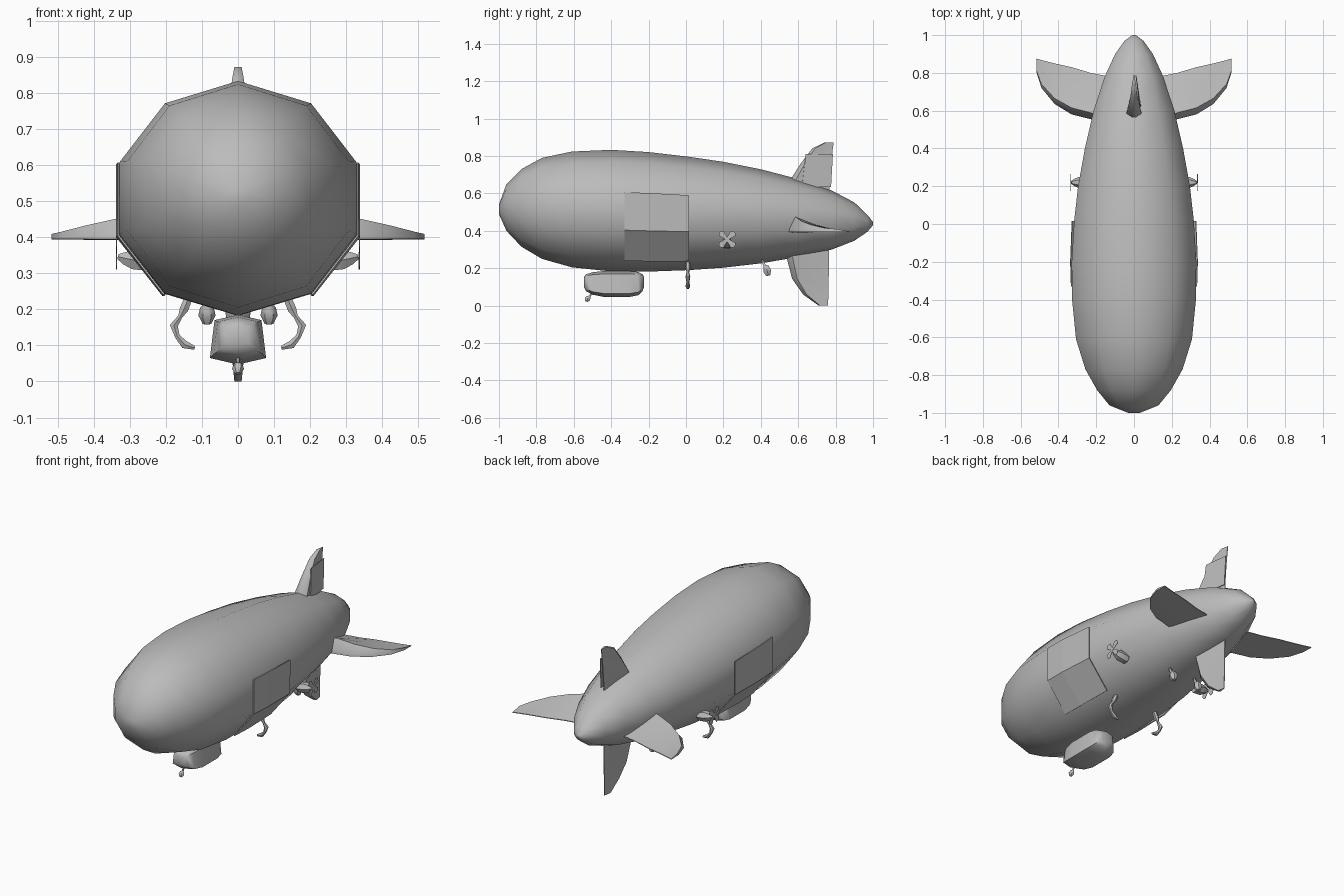
import bpy, bmesh
from math import sin, cos, pi, radians
from mathutils import Vector, Matrix

if "Cube" in bpy.data.objects:
    bpy.data.objects.remove(bpy.data.objects["Cube"], do_unlink=True)

grey = bpy.data.materials.new("plain grey")
grey.use_nodes = True
grey.diffuse_color = (0.5, 0.5, 0.5, 1)
grey.node_tree.nodes["Principled BSDF"].inputs["Base Color"].default_value = (0.5, 0.5, 0.5, 1)


def finish(obj, angle):
    bpy.ops.object.select_all(action="DESELECT")
    obj.select_set(True)
    bpy.context.view_layer.objects.active = obj
    if angle:
        bpy.ops.object.shade_smooth_by_angle(angle=radians(angle))
    return obj


def add_object(name, bm, angle):
    bmesh.ops.recalc_face_normals(bm, faces=bm.faces)
    mesh = bpy.data.meshes.new(name)
    bm.to_mesh(mesh)
    bm.free()
    mesh.materials.append(grey)
    obj = bpy.data.objects.new(name, mesh)
    bpy.context.collection.objects.link(obj)
    return finish(obj, angle)


def loft(name, rings, angle=40, closed=True):
    """Skin a row of rings; closed rings get end caps."""
    bm = bmesh.new()
    rows = [[bm.verts.new(p) for p in ring] for ring in rings]
    n = len(rows[0])
    for a, b in zip(rows, rows[1:]):
        for i in range(n if closed else n - 1):
            j = (i + 1) % n
            bm.faces.new((a[i], a[j], b[j], b[i]))
    if closed:
        bm.faces.new(rows[0])
        bm.faces.new(rows[-1])
    return add_object(name, bm, angle)


def tube(name, points, radii):
    curve = bpy.data.curves.new(name, "CURVE")
    curve.dimensions = "3D"
    curve.bevel_depth = 1
    curve.bevel_resolution = 1
    curve.use_fill_caps = True
    spline = curve.splines.new("POLY")
    spline.points.add(len(points) - 1)
    for p, co, r in zip(spline.points, points, radii):
        p.co = (*co, 1)
        p.radius = r
    curve.materials.append(grey)
    obj = bpy.data.objects.new(name, curve)
    bpy.context.collection.objects.link(obj)
    finish(obj, 0)
    bpy.ops.object.convert(target="MESH")
    finish(bpy.context.object, 50)


# Hull: ten-sided rings given by y, top z, bottom z, half width
HULL = [(-1, .54, .49, .03), (-.96, .65, .4, .13), (-.88, .73, .315, .195),
        (-.77, .79, .25, .257), (-.61, .824, .205, .307), (-.4, .833, .183, .328),
        (-.2, .821, .182, .33), (.015, .796, .19, .317), (.2, .769, .203, .296),
        (.4, .729, .226, .26), (.6, .677, .26, .214), (.78, .615, .3, .155),
        (.9, .552, .347, .1), (.97, .485, .395, .05), (1, .447, .43, .01)]


def hull_point(station, k, grow=0.0):
    y, top, bottom, width = station
    a = k * pi / 5
    rx, rz = width / sin(2 * pi / 5) + grow, (top - bottom) / 2 + grow
    return (rx * sin(a), y, (top + bottom) / 2 + rz * cos(a))


loft("hull", [[hull_point(s, k) for k in range(10)] for s in HULL], 60)

# Side panels lie just proud of the hull, rising towards the back
front_edge = (-.33, .829, .182, .329)
for side, ks in (("left", (2, 3, 4)), ("right", (8, 7, 6))):
    rows = [[hull_point(s, k, g) for k in ks]
            for s, g in ((front_edge, .003), (HULL[6], .006), (HULL[7], .011))]
    panel = loft(side + "_side_panel", rows, 0, closed=False)
    mod = panel.modifiers.new("thickness", "SOLIDIFY")
    mod.thickness = .005
    mod.offset = 0


# Fins: span, leading y, trailing y, thickness
def fin(name, stations, place, under):
    rings = []
    for span, lead, trail, t in stations:
        c = trail - lead
        section = [(0, .2 * t), (.14, t), (.55, .5 * t), (1, .002),
                   (1, -.002), (.55, -.5 * t * under), (.14, -t * under), (0, -.2 * t * under)]
        rings.append([place(span, lead + c * u, h) for u, h in section])
    loft(name, rings, 50)


fin("top_fin", [(.58, .53, .765, .042), (.67, .556, .768, .04), (.755, .61, .775, .028),
                (.84, .674, .785, .016), (.872, .74, .79, .01)],
    lambda s, y, h: (h, y, s), 1)
fin("bottom_fin", [(.32, .53, .765, .042), (.25, .54, .765, .04), (.144, .567, .763, .03),
                   (.06, .626, .761, .016), (.0, .71, .76, .01)],
    lambda s, y, h: (h, y, s), 1)
WING = [(.1, .5, .775, .085), (.23, .555, .8, .078), (.33, .58, .83, .058),
        (.42, .635, .85, .038), (.49, .72, .868, .02), (.517, .805, .876, .014)]
for side, sx in (("left", 1), ("right", -1)):
    fin(side + "_fin", WING, lambda s, y, h: (sx * s, y, .395 + h), .06)

# Rudder plate on the left face of the top fin
rudder = loft("rudder_plate", [[(.034, .62, .635), (.01, .775, .635)],
                               [(.026, .64, .81), (.008, .785, .81)]], 0, closed=False)
rudder.modifiers.new("thickness", "SOLIDIFY").thickness = .004

# Gondola: six-sided section shrinking towards rounded ends
SECTION = [(0, .05), (.065, .035), (.078, -.07), (0, -.088), (-.078, -.07), (-.065, .035)]
ENDS = [(-.545, .4), (-.535, .65), (-.5, .87), (-.44, 1), (-.3, 1), (-.255, .9), (-.232, .65), (-.225, .4)]
loft("gondola", [[(x * s, y, .135 + z * s) for x, z in SECTION] for y, s in ENDS], 60)
tube("gondola_wheel", [(0, -.5, .075), (0, -.515, .05), (0, -.52, .045), (0, -.527, .035), (0, -.533, .022)],
     [.006, .006, .013, .017, .008])

for side, sx in (("left", 1), ("right", -1)):
    # Jointed mooring arms
    path = [(.135, .235), (.15, .2), (.16, .18), (.178, .155), (.168, .125), (.148, .102), (.12, .093)]
    tube(side + "_mooring_arm", [(sx * x, .01, z) for x, z in path],
         [.012, .014, .007, .013, .008, .013, .006])
    # Small ball feet further back
    path = [(.405, .245), (.42, .215), (.428, .205), (.435, .183), (.44, .16)]
    tube(side + "_ball_foot", [(sx * .086, y, z) for y, z in path],
         [.008, .008, .019, .024, .012])
    # Engine pod pointing sideways
    tube(side + "_engine_pod", [(sx * x, .22, z) for x, z in ((.24, .33), (.29, .337), (.315, .342), (.333, .346))],
         [.028, .03, .02, .008])
    # Four-bladed propeller
    bm = bmesh.new()
    hub = Vector((sx * .336, .22, .355))
    blade = [(.006, 0), (.018, .045), (.006, .055), (-.006, .055), (-.018, .045), (-.006, 0)]
    for k in range(4):
        turn = Matrix.Rotation(pi / 4 + k * pi / 2, 3, "X")
        bm.faces.new([bm.verts.new(hub + turn @ Vector((.0, a, b))) for a, b in blade])
    prop = add_object(side + "_propeller", bm, 0)
    prop.modifiers.new("thickness", "SOLIDIFY").thickness = .002
